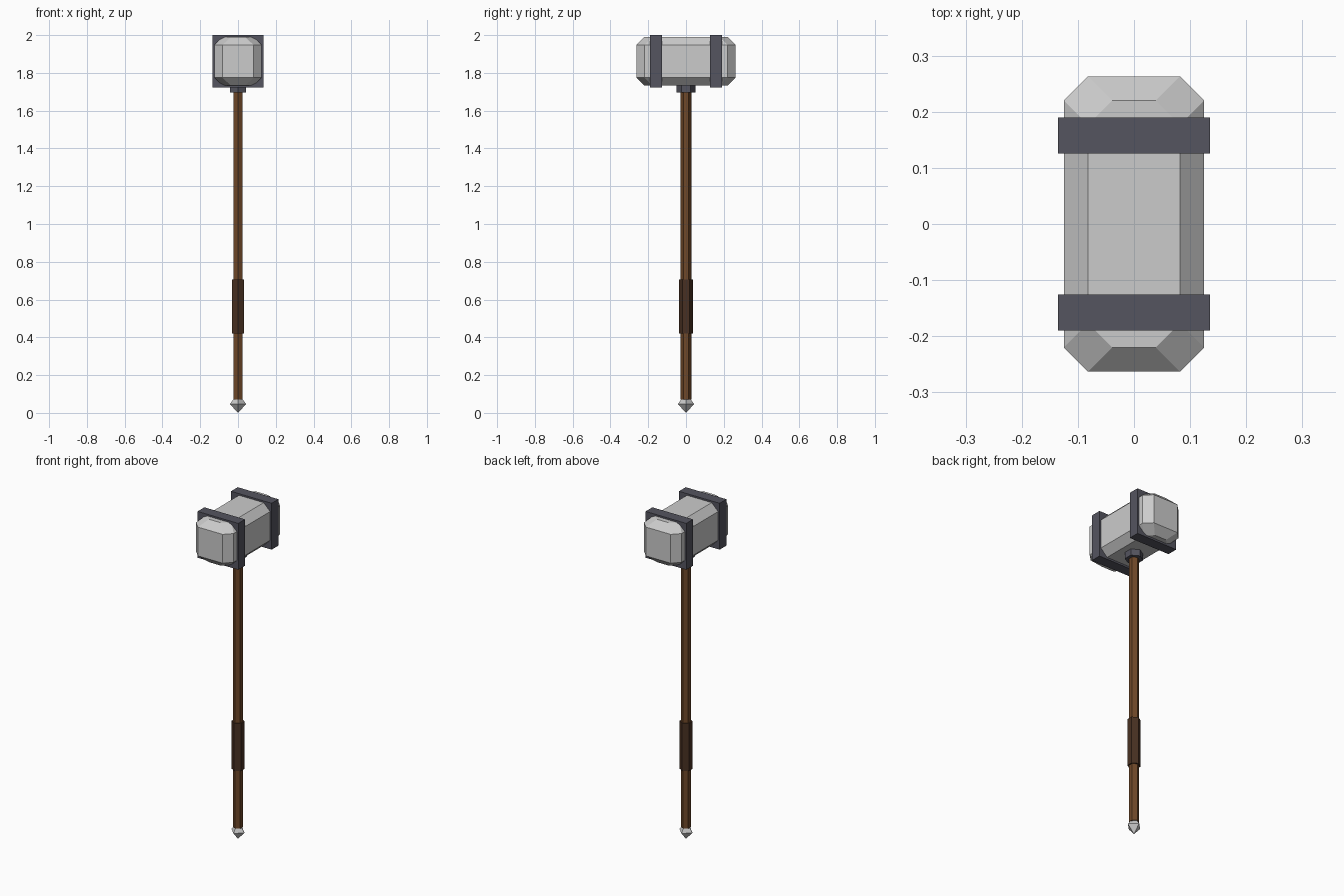
import bpy, bmesh
from math import pi, cos, sin

if "Cube" in bpy.data.objects:
    bpy.data.objects.remove(bpy.data.objects["Cube"])


def material(name, color):
    m = bpy.data.materials.new(name)
    m.diffuse_color = (*color, 1)
    m.use_nodes = True
    m.node_tree.nodes["Principled BSDF"].inputs["Base Color"].default_value = m.diffuse_color
    return m


WOOD = material("wood", (0.16, 0.065, 0.022))
LEATHER = material("leather", (0.065, 0.03, 0.016))
IRON = material("dark_iron", (0.09, 0.09, 0.115))


def loft(name, rings, mat=None):
    """Flat-shaded solid skinned through rings of equal point count."""
    bm = bmesh.new()
    loops = [[bm.verts.new(p) for p in ring] for ring in rings]
    n = len(loops[0])
    for a, b in zip(loops, loops[1:]):
        for i in range(n):
            j = (i + 1) % n
            bm.faces.new((a[i], a[j], b[j], b[i]))
    bm.faces.new(loops[0][::-1])
    bm.faces.new(loops[-1])
    bmesh.ops.remove_doubles(bm, verts=bm.verts, dist=1e-5)
    bmesh.ops.recalc_face_normals(bm, faces=bm.faces)
    me = bpy.data.meshes.new(name)
    bm.to_mesh(me)
    bm.free()
    ob = bpy.data.objects.new(name, me)
    bpy.context.collection.objects.link(ob)
    if mat:
        me.materials.append(mat)
    return ob


def polygon(sides, r, z):
    # first corner points along +y
    return [(r * cos(pi / 2 + 2 * pi * i / sides), r * sin(pi / 2 + 2 * pi * i / sides), z)
            for i in range(sides)]


def prism(name, sides, r, z0, z1, mat):
    return loft(name, [polygon(sides, r, z0), polygon(sides, r, z1)], mat)


def chamfered_rect(hx, hy, cut, inset, z):
    # rectangle with cut corners, optionally shrunk towards the middle
    x, y, a, b = hx - inset, hy - inset, hx - cut - inset, hy - cut - inset
    return [(x, -b, z), (x, b, z), (a, y, z), (-a, y, z),
            (-x, b, z), (-x, -b, z), (-a, -y, z), (a, -y, z)]


# stone head: chamfered block
loft("hammer_head", [chamfered_rect(0.125, 0.263, 0.043, inset, z)
                     for inset, z in ((0.043, 1.733), (0, 1.775), (0, 1.948), (0.043, 1.99))])

# two square iron bands around the head
for side, label in ((-1, "front"), (1, "back")):
    yc = side * 0.158
    rect = [(-0.135, yc - 0.032), (0.135, yc - 0.032), (0.135, yc + 0.032), (-0.135, yc + 0.032)]
    loft(label + "_band", [[(x, y, z) for x, y in rect] for z in (1.722, 2.0)], IRON)

# six-sided shaft, grip and collar
prism("shaft", 6, 0.028, 0.072, 1.74, WOOD)
prism("grip", 6, 0.036, 0.42, 0.705, LEATHER)
prism("collar", 6, 0.05, 1.695, 1.74, IRON)

# four-sided pointed pommel: the tip ring is tiny and reads as a point
loft("pommel", [polygon(4, r, z) for r, z in ((0.0005, 0), (0.043, 0.047), (0.022, 0.075))])
